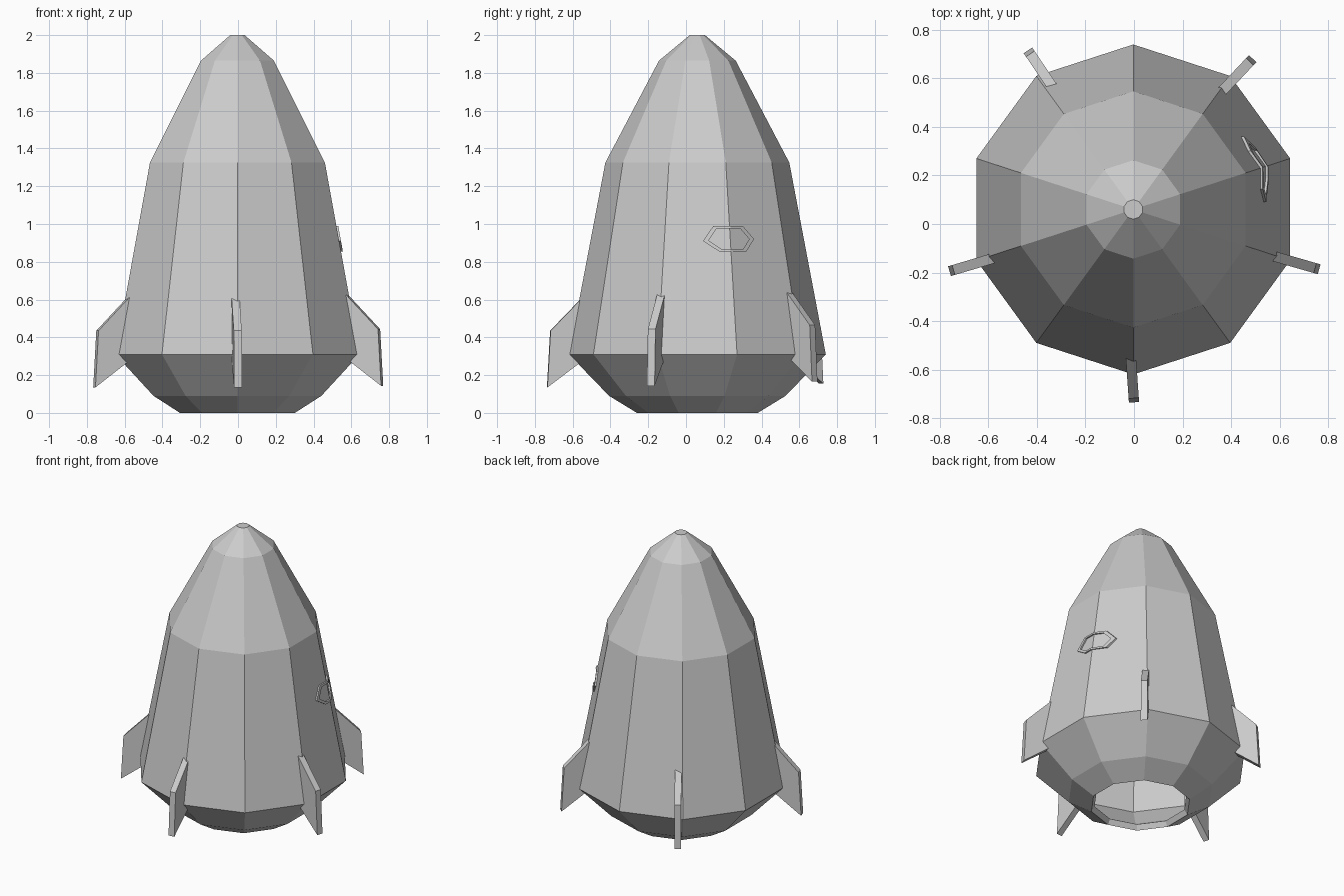
import bpy, bmesh
from math import sin, cos, radians, pi
from mathutils import Matrix, Vector

if "Cube" in bpy.data.objects:
    bpy.data.objects.remove(bpy.data.objects["Cube"])

CX, CY, SIDES = -0.003, 0.06, 10
PROFILE = [(0.32, 0.0), (0.467, 0.09), (0.68, 0.31), (0.487, 1.325), (0.203, 1.865), (0.04, 2.0)]


def finish(name, bm):
    bmesh.ops.recalc_face_normals(bm, faces=bm.faces)
    me = bpy.data.meshes.new(name)
    bm.to_mesh(me)
    bm.free()
    ob = bpy.data.objects.new(name, me)
    bpy.context.collection.objects.link(ob)
    return ob


# Hull: ten-sided shell, open at the bottom
bm = bmesh.new()
rings = []
for r, z in PROFILE:
    angles = [pi / 2 + 2 * pi * i / SIDES for i in range(SIDES)]
    rings.append([bm.verts.new((CX + r * cos(a), CY + r * sin(a), z)) for a in angles])
for lo, hi in zip(rings, rings[1:]):
    for i in range(SIDES):
        j = (i + 1) % SIDES
        bm.faces.new((lo[i], lo[j], hi[j], hi[i]))
bm.faces.new(rings[-1])
hull = finish("hull", bm)
shell = hull.modifiers.new("wall", 'SOLIDIFY')
shell.thickness, shell.offset = 0.04, -1


# Fins: slanted plates, each set slightly off the radial direction
def fin(name, tip_angle, heading, tip_r, lift):
    bm = bmesh.new()
    side = [(-0.22, 0.30), (0, 0.135), (-0.017, 0.435), (-0.22, 0.645)]
    a = [bm.verts.new((x, -0.021, z)) for x, z in side]
    b = [bm.verts.new((x, 0.021, z)) for x, z in side]
    bm.faces.new(a)
    bm.faces.new(b[::-1])
    for i in range(4):
        j = (i + 1) % 4
        bm.faces.new((a[i], b[i], b[j], a[j]))
    t = radians(tip_angle)
    place = Matrix.Translation((tip_r * cos(t), CY + tip_r * sin(t), lift))
    bm.transform(place @ Matrix.Rotation(radians(heading), 4, 'Z'))
    finish(name, bm)


for name, tip, heading, r, lift in [
        ("front_fin", -90, -86, 0.795, 0), ("right_fin", -17.9, -16, 0.802, 0.008),
        ("back_right_fin", 51.8, 46.7, 0.791, 0.03), ("back_left_fin", 123.7, 124, 0.788, 0.02),
        ("left_fin", 198.5, 196.5, 0.802, 0)]:
    fin(name, tip, heading, r, lift)


# Window frame: hexagonal band folded over the hull ridge on the right side
def on_hull(y, z, lift):
    r = 0.68 - 0.193 * (z - 0.31) / 1.015
    a = r * cos(pi / SIDES) + lift
    x = min(a, (a - (y - CY) * sin(radians(36))) / cos(radians(36)))
    return Vector((CX + x, y, z))


outline = [(0.09, 0.91), (0.175, 0.855), (0.235, 0.855), (0.32, 0.855),
           (0.36, 0.92), (0.30, 0.99), (0.235, 0.99), (0.145, 0.99)]
bm = bmesh.new()
loops = []
for sy, sz, lift in [(1, 1, -0.02), (1, 1, 0.01), (0.8, 0.8, 0.01), (0.8, 0.8, -0.02)]:
    loops.append([bm.verts.new(on_hull(0.235 + (y - 0.235) * sy, 0.922 + (z - 0.922) * sz, lift))
                  for y, z in outline])
for k in range(4):
    p, q = loops[k], loops[(k + 1) % 4]
    for i in range(8):
        j = (i + 1) % 8
        bm.faces.new((p[i], p[j], q[j], q[i]))
finish("window_frame", bm)
